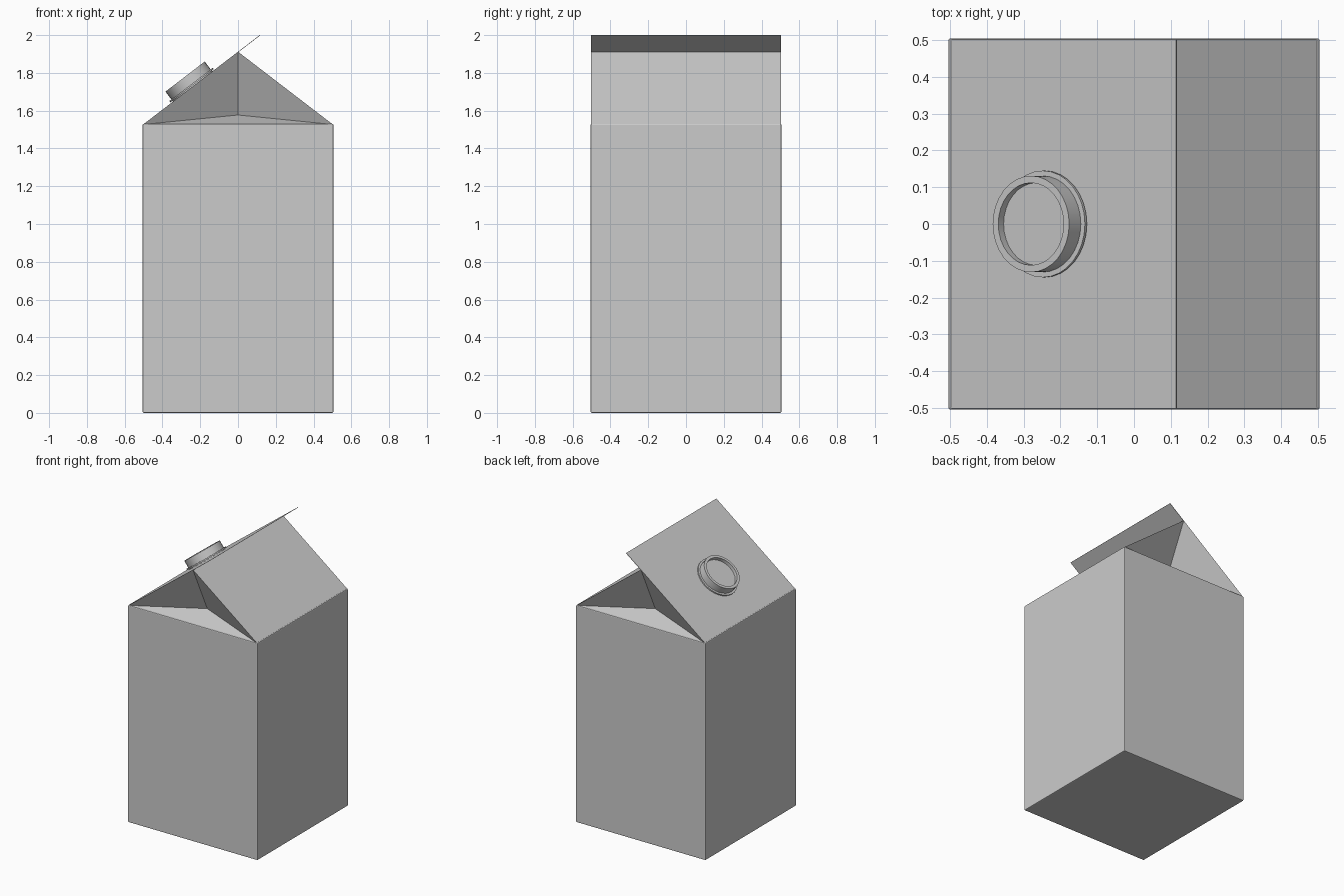
import bpy, bmesh, math
from mathutils import Matrix, Vector

if "Cube" in bpy.data.objects:
    bpy.data.objects.remove(bpy.data.objects["Cube"])

H = 0.505                                  # half width of the carton
SHOULDER, RIDGE, TOP = 1.53, 1.912, 2.0


def make_object(name, bm):
    bmesh.ops.recalc_face_normals(bm, faces=bm.faces)
    mesh = bpy.data.meshes.new(name)
    bm.to_mesh(mesh)
    bm.free()
    ob = bpy.data.objects.new(name, mesh)
    bpy.context.collection.objects.link(ob)
    return ob


# Carton body: box with slightly softened edges
bm = bmesh.new()
bmesh.ops.create_cube(bm, size=1, matrix=Matrix.Translation((0, 0, SHOULDER / 2))
                      @ Matrix.Diagonal((2 * H, 2 * H, SHOULDER, 1)))
body = make_object("carton_body", bm)
bevel = body.modifiers.new("soft_edges", 'BEVEL')
bevel.width = 0.006
bevel.segments = 2

# Gable roof: two slopes, with the end panels folded inwards
E, EAVE = 0.502, SHOULDER - 0.003
bm = bmesh.new()
ends = []
for s in (-1, 1):
    ends.append([bm.verts.new(p) for p in (
        (-E, s * E, EAVE), (E, s * E, EAVE),
        (0, s * E, RIDGE), (0, s * (E - 0.16), 1.577))])
    left, right, apex, fold = ends[-1]
    for tri in ((left, right, fold), (left, fold, apex), (right, apex, fold)):
        bm.faces.new(tri)
(l0, r0, a0, _), (l1, r1, a1, _) = ends
for quad in ((l0, a0, a1, l1), (r0, r1, a1, a0), (l0, l1, r1, r0)):
    bm.faces.new(quad)
make_object("gable_roof", bm)

# Sealing flap: the left slope carried past the ridge
slope = Vector((E, 0, RIDGE - EAVE)).normalized()
normal = Vector((-slope.z, 0, slope.x))
start = Vector((0, 0, RIDGE)) - slope * 0.01
end = Vector((0, 0, RIDGE)) + slope * ((TOP - RIDGE) / slope.z)
bm = bmesh.new()
profile = [start, end, end - normal * 0.003, start - normal * 0.003]
face = bm.faces.new([bm.verts.new(p + Vector((0, -E, 0))) for p in profile])
ext = bmesh.ops.extrude_face_region(bm, geom=[face])
bmesh.ops.translate(bm, vec=(0, 2 * E, 0),
                    verts=[v for v in ext["geom"] if isinstance(v, bmesh.types.BMVert)])
make_object("sealing_flap", bm)

# Spout cap: lathed profile (radius, height above the slope)
SIDES = 32
rings = [(0.132, -0.004), (0.132, 0.005), (0.145, 0.005), (0.145, 0.014), (0.131, 0.014),
         (0.131, 0.066), (0.112, 0.066), (0.112, 0.042)]
bm = bmesh.new()
loops = [[bm.verts.new((r * math.cos(2 * math.pi * i / SIDES),
                        r * math.sin(2 * math.pi * i / SIDES), z))
          for i in range(SIDES)] for r, z in rings]
for a, b in zip(loops, loops[1:]):
    for i in range(SIDES):
        j = (i + 1) % SIDES
        bm.faces.new((a[i], a[j], b[j], b[i]))
bm.faces.new(loops[-1])
bm.faces.new(loops[0][::-1])
cap = make_object("spout_cap", bm)
base_x = -0.24
cap.matrix_world = (Matrix.Translation((base_x, 0, EAVE + (base_x + E) * slope.z / slope.x))
                    @ Matrix.Rotation(-math.atan2(slope.z, slope.x), 4, 'Y'))
bpy.context.view_layer.objects.active = cap
cap.select_set(True)
bpy.ops.object.shade_smooth_by_angle(angle=math.radians(35))
